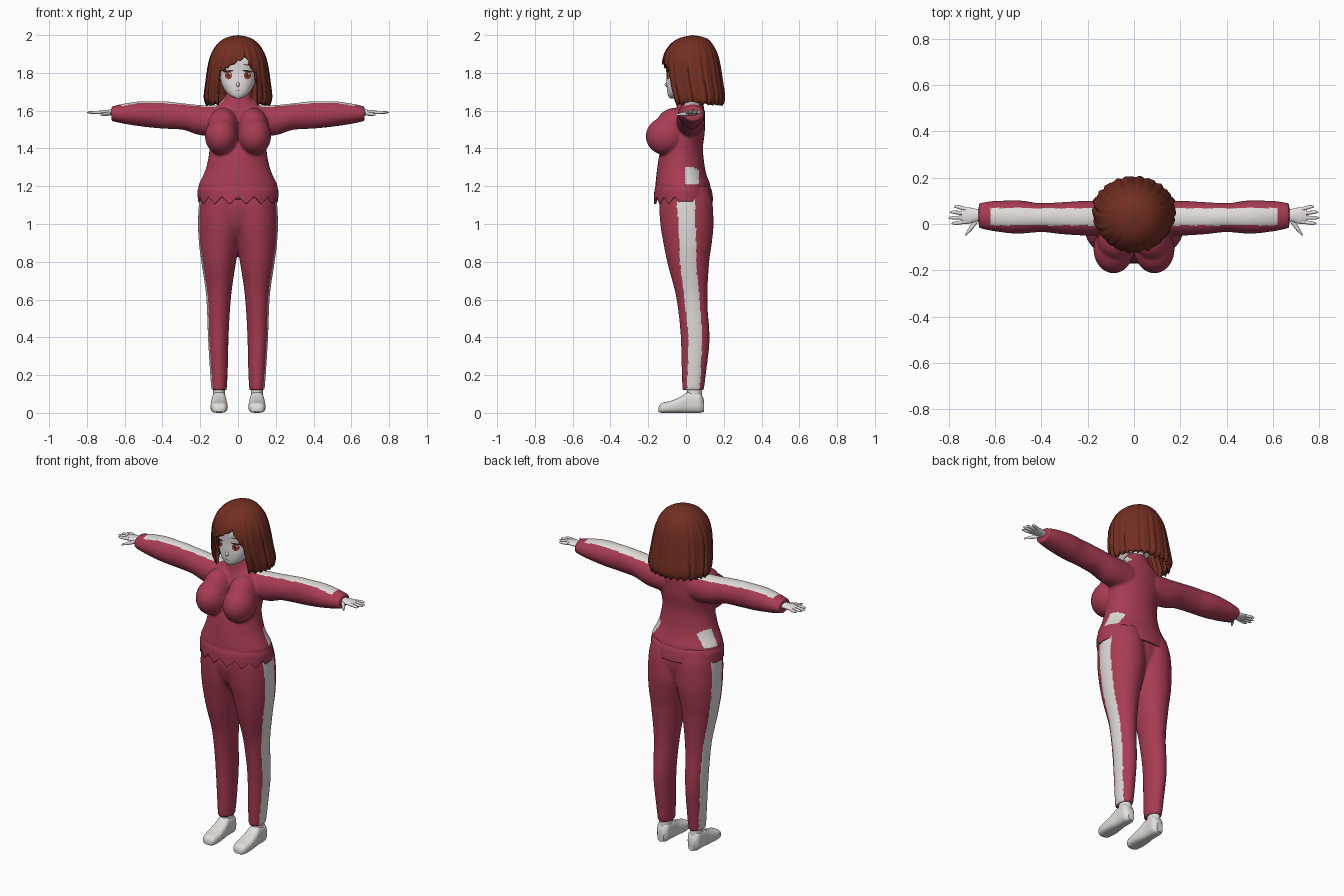
import bpy, bmesh, math
from mathutils import Matrix

cube = bpy.data.objects.get("Cube")
if cube:
    bpy.data.objects.remove(cube)


def material(name, *rgb):
    m = bpy.data.materials.new(name)
    m.use_nodes = True
    m.diffuse_color = (*rgb, 1)
    shader = next(n for n in m.node_tree.nodes if n.type == 'BSDF_PRINCIPLED')
    shader.inputs["Base Color"].default_value = (*rgb, 1)
    shader.inputs["Roughness"].default_value = 0.8
    return m


RED = material("crimson cloth", .39, .045, .085)
WHITE = material("stripe white", .74, .71, .68)
SHOE = material("shoe white", .74, .72, .70)
SKIN = material("pale skin", .80, .76, .75)
HAIR = material("auburn hair", .17, .028, .016)
IRIS = material("russet iris", .30, .06, .035)
DARK = material("dark lash", .07, .015, .012)


def symmetric(rows):
    return [(t, -w, w, lo, hi) for t, w, lo, hi in rows]


def section(rows, t):
    """Section bounds at t, by monotone cubic interpolation of the rows."""
    i = max(0, min(len(rows) - 2, sum(r[0] <= t for r in rows) - 1))
    h = rows[i + 1][0] - rows[i][0]
    u = max(0, min(1, (t - rows[i][0]) / h))

    def slope(k, c):
        k = max(0, min(len(rows) - 2, k))
        return (rows[k + 1][c] - rows[k][c]) / (rows[k + 1][0] - rows[k][0])

    def tangent(k, c):
        a, b = slope(k - 1, c), slope(k, c)
        return 2 * a * b / (a + b) if a * b > 0 else 0

    return [(1 + 2 * u) * (1 - u) ** 2 * rows[i][c] + u * u * (3 - 2 * u) * rows[i + 1][c]
            + h * u * (1 - u) * ((1 - u) * tangent(i, c) - u * tangent(i + 1, c))
            for c in range(1, 5)]


def power(v, p):
    return math.copysign(abs(v) ** p, v)


def loft(bm, rows, axis='z', side=1, n=32, steps=30, p=1.0):
    """Closed tube through oval sections along an axis."""
    rings = []
    for k in range(steps + 1):
        t = rows[0][0] + (rows[-1][0] - rows[0][0]) * k / steps
        a0, a1, b0, b1 = section(rows, t)
        ring = []
        for j in range(n):
            ang = 2 * math.pi * j / n
            a = (a0 + a1) / 2 + (a1 - a0) / 2 * power(math.cos(ang), p)
            b = (b0 + b1) / 2 + (b1 - b0) / 2 * power(math.sin(ang), p)
            x, y, z = {'z': (a, b, t), 'x': (t, a, b), 'y': (a, t, b)}[axis]
            ring.append(bm.verts.new((x * side, y, z)))
        rings.append(ring)
    for r, s in zip(rings, rings[1:]):
        for j in range(n):
            bm.faces.new((r[j], r[j - 1], s[j - 1], s[j]))
    bm.faces.new(rings[0])
    bm.faces.new(rings[-1])


def ball(bm, centre, radii):
    bmesh.ops.create_uvsphere(bm, u_segments=32, v_segments=20, radius=1,
                              matrix=Matrix.Translation(centre) @ Matrix.Diagonal((*radii, 1)))


def finish(name, bm, mats, voxel=0, rule=None):
    """Make the object; optionally fuse its pieces and colour faces by rule."""
    bmesh.ops.recalc_face_normals(bm, faces=bm.faces)
    mesh = bpy.data.meshes.new(name)
    bm.to_mesh(mesh)
    bm.free()
    obj = bpy.data.objects.new(name, mesh)
    bpy.context.collection.objects.link(obj)
    if voxel:
        fuse = obj.modifiers.new("fuse", 'REMESH')
        fuse.mode, fuse.voxel_size = 'VOXEL', voxel
        soft = obj.modifiers.new("soften", 'SMOOTH')
        soft.iterations = 6
        bpy.context.view_layer.update()
        graph = bpy.context.evaluated_depsgraph_get()
        obj.data = bpy.data.meshes.new_from_object(obj.evaluated_get(graph))
        obj.modifiers.clear()
    obj.data.materials.clear()
    for m in mats:
        obj.data.materials.append(m)
    for f in obj.data.polygons:
        f.material_index = int(rule(f.center, f.normal)) if rule else 0
    bpy.ops.object.select_all(action='DESELECT')
    obj.select_set(True)
    bpy.context.view_layer.objects.active = obj
    bpy.ops.object.shade_smooth_by_angle(angle=math.radians(45))
    return obj


def shell(name, rows, hem, mat, ridge=0.0, columns=120, steps=28, thick=.02):
    """Open drape around z whose lower edge follows hem(degrees from front)."""
    bm = bmesh.new()
    grid, top = [], rows[-1][0]
    for i in range(columns):
        ang = 2 * math.pi * i / columns
        low = hem((math.degrees(ang) + 180) % 360 - 180)
        col = []
        for k in range(steps + 1):
            u = k / steps
            z = top - (top - low) * u ** 1.6
            x0, x1, y0, y1 = section(rows, z)
            wave = abs(math.sin(ang * 11)) + .6 * abs(math.sin(ang * 17 + 1))
            s = 1 + ridge * u * (wave - .9)
            col.append(bm.verts.new((x1 * s * math.sin(ang),
                                     (y0 + y1) / 2 - (y1 - y0) / 2 * s * math.cos(ang), z)))
        grid.append(col)
    for c, d in zip(grid, grid[1:] + grid[:1]):
        for k in range(steps):
            bm.faces.new((c[k], c[k + 1], d[k + 1], d[k]))
    bmesh.ops.remove_doubles(bm, verts=bm.verts, dist=.0002)
    obj = finish(name, bm, [mat])
    solid = obj.modifiers.new("thickness", 'SOLIDIFY')
    solid.thickness, solid.offset = thick, -1


# Jacket: torso, bust and sleeves fused, with a stripe along each sleeve
torso = symmetric([(1.13, .2, -.15, .13), (1.2, .21, -.162, .13), (1.25, .188, -.158, .112),
                   (1.3, .168, -.152, .1), (1.4, .152, -.135, .09), (1.5, .158, -.09, .1),
                   (1.57, .16, -.065, .1), (1.62, .13, -.05, .095), (1.65, .085, -.045, .085),
                   (1.7, .06, -.04, .068)])
sleeve = [(.08, -.045, .095, 1.46, 1.625), (.2, -.05, .1, 1.47, 1.63), (.3, -.045, .095, 1.5, 1.64),
          (.4, -.035, .09, 1.505, 1.65), (.5, -.042, .102, 1.515, 1.65), (.6, -.032, .1, 1.53, 1.638),
          (.67, -.018, .09, 1.545, 1.622)]
bm = bmesh.new()
loft(bm, torso)
for s in (1, -1):
    loft(bm, sleeve, 'x', s)
    ball(bm, (s * .088, -.108, 1.465), (.087, .105, .1))
    ball(bm, (s * .08, -.06, 1.515), (.08, .1, .1))
finish("jacket", bm, [RED, WHITE], .0075,
       lambda c, n: n.z > .25 and .07 < abs(c.x) < .62 and -.006 < c.y < .068)

# Jacket hem, toothed across the front
hem_rows = symmetric([(1.08, .209, -.172, .148), (1.17, .214, -.168, .138), (1.22, .198, -.156, .118)])
shell("jacket_hem", hem_rows,
      lambda d: 1.105 + .04 * abs((d / 12) % 2 - 1) if abs(d) < 84 else 1.12, RED, thick=.01)

# Trousers: legs and pelvis fused, with a stripe down each outer side
leg = [(.12, .06, .141, -.02, .095), (.2, .055, .147, -.022, .105), (.4, .05, .159, -.028, .125),
       (.6, .038, .167, -.05, .113), (.8, .01, .194, -.1, .123), (.9, -.01, .207, -.12, .137),
       (1.0, -.03, .212, -.136, .146), (1.1, -.03, .208, -.142, .142), (1.2, -.02, .19, -.13, .12)]
pelvis = symmetric([(.9, .04, -.05, .06), (1.0, .15, -.12, .11), (1.1, .195, -.14, .13),
                    (1.19, .19, -.13, .12)])
bm = bmesh.new()
loft(bm, pelvis)
for s in (1, -1):
    loft(bm, leg, 'z', s, steps=50)


def leg_stripe(c, n):
    front, back = section(leg, c.z)[2:]
    return n.x * c.x > 0 and abs(n.x) > .3 and abs(c.y - (front + back) / 2) < .031 + .015 * c.z


finish("trousers", bm, [RED, WHITE], .0075, leg_stripe)

# Shoes and hands
shoe = [(-.145, .08, .12, .006, .03), (-.132, .062, .138, 0, .05), (-.08, .055, .145, 0, .064),
        (-.03, .058, .143, 0, .085), (.02, .063, .138, 0, .112), (.07, .063, .138, 0, .112),
        (.095, .08, .12, .005, .07)]
ankle = [(.07, .066, .134, .005, .088), (.15, .072, .13, .005, .08)]
palm = [(.64, .015, .06, 1.572, 1.605), (.68, .01, .065, 1.575, 1.605),
        (.72, .0, .072, 1.58, 1.602), (.745, .005, .07, 1.583, 1.598)]
thumb = [(.675, .005, .03, 1.575, 1.597), (.7, -.027, .004, 1.572, 1.592),
         (.727, -.052, -.042, 1.574, 1.584)]
for s, word in ((1, "left"), (-1, "right")):
    bm = bmesh.new()
    loft(bm, shoe, 'y', s, p=.7)
    loft(bm, ankle, 'z', s, steps=4)
    finish(word + "_shoe", bm, [SHOE])
    bm = bmesh.new()
    loft(bm, palm, 'x', s, steps=10)
    loft(bm, thumb, 'x', s, n=12, steps=8)
    for j, length in enumerate((.055, .068, .063, .045)):
        y, spread = .01 + .018 * j, .006 * (j - 1.2)
        loft(bm, [(.725, y - .009, y + .009, 1.582, 1.6),
                  (.73 + length * .8, y + spread - .007, y + spread + .007, 1.584, 1.597),
                  (.732 + length, y + spread - .002, y + spread + .002, 1.588, 1.592)],
             'x', s, n=12, steps=10)
    finish(word + "_hand", bm, [SKIN])

# Head with a small nose, and the neck
head = symmetric([(1.665, .012, -.085, -.05), (1.68, .045, -.095, .0), (1.71, .072, -.101, .05),
                  (1.75, .09, -.103, .09), (1.8, .099, -.102, .13), (1.86, .11, -.106, .14),
                  (1.92, .1, -.085, .13), (1.965, .05, -.03, .08)])
FLAT = .82
bm = bmesh.new()
loft(bm, head, n=48, p=FLAT)
ball(bm, (0, -.099, 1.738), (.009, .014, .012))
loft(bm, symmetric([(1.62, .045, -.02, .06), (1.74, .045, -.02, .06)]), steps=4)
finish("head", bm, [SKIN])


def face_patch(name, cx, cz, w, h, mat, lift=.003, tilt=0.0):
    """Thin oval plate that follows the face."""
    bm = bmesh.new()

    def on_face(r, j):
        a = j * math.tau / 20
        x = cx + r * w * math.cos(a)
        z = cz + r * h * math.sin(a) + tilt * (x - cx)
        x0, x1, y0, y1 = section(head, z)
        depth = max(0, 1 - abs(x / x1) ** (2 / FLAT)) ** (FLAT / 2)
        return bm.verts.new((x, (y0 + y1) / 2 - (y1 - y0) / 2 * depth - lift, z))

    rings = [[on_face(r, j) for j in range(20)] for r in (.3, .65, 1)]
    bm.faces.new(rings[0])
    for r, s in zip(rings, rings[1:]):
        for j in range(20):
            bm.faces.new((r[j - 1], s[j - 1], s[j], r[j]))
    finish(name, bm, [mat])


# Eyes, brows and mouth
for s, word in ((1, "left"), (-1, "right")):
    face_patch(word + "_iris", s * .05, 1.787, .019, .021, IRIS)
    face_patch(word + "_pupil", s * .05, 1.788, .007, .011, DARK, .004)
    face_patch(word + "_glint", s * .05 + .007, 1.796, .005, .005, WHITE, .005)
    face_patch(word + "_lash", s * .052, 1.809, .028, .005, DARK, .005, -s * .12)
    face_patch(word + "_brow", s * .05, 1.842, .024, .003, HAIR, .003, -s * .1)
face_patch("mouth", 0, 1.705, .013, .002, IRIS)

# Bobbed hair with a parted fringe
hair = symmetric([(1.61, .16, -.07, .19), (1.67, .178, -.095, .205), (1.75, .17, -.115, .195),
                  (1.85, .156, -.124, .18), (1.9, .141, -.115, .168), (1.95, .112, -.085, .142),
                  (1.98, .076, -.045, .115), (1.994, .038, 0, .075), (2.0, 0, .037, .037)])


def hair_edge(d):
    tips = .018 * abs(math.sin(math.radians(d) * 14))
    if abs(d) > 37:
        return 1.625 + tips
    fall = .085 * ((15 - d) / 52) ** .8 if d < 15 else .1 * (d - 15) / 22
    return 1.9 - fall - tips * .6


shell("hair", hair, hair_edge, HAIR, ridge=.045, columns=180, thick=.022)
